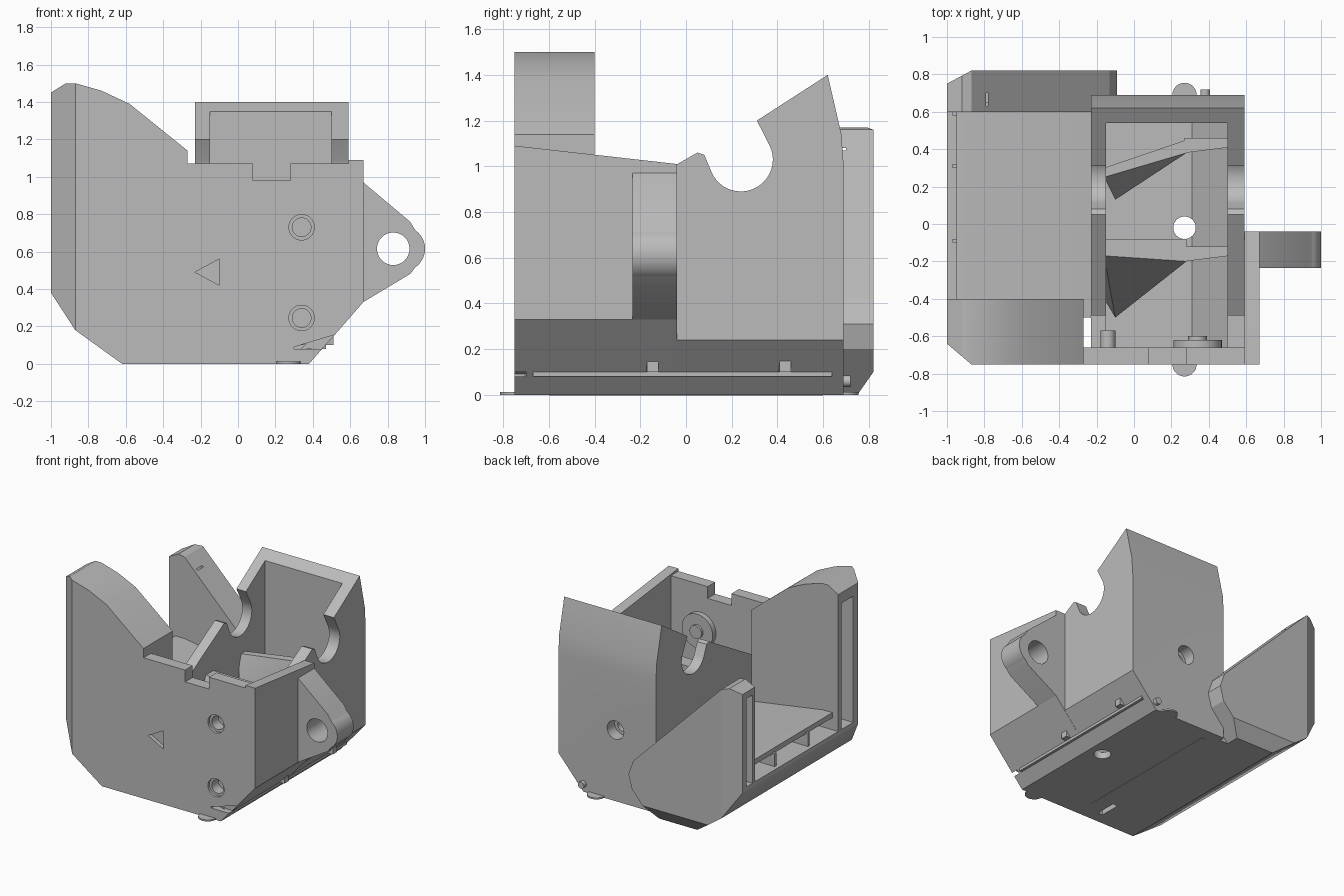
import bpy, bmesh, math
from mathutils import Vector

cube = bpy.data.objects.get("Cube")
if cube:
    bpy.data.objects.remove(cube, do_unlink=True)

grey = bpy.data.materials.new("plain grey")
grey.use_nodes = True
grey.diffuse_color = (0.5, 0.5, 0.5, 1)
grey.node_tree.nodes["Principled BSDF"].inputs["Base Color"].default_value = (0.5, 0.5, 0.5, 1)


def finish(name, bm):
    bmesh.ops.recalc_face_normals(bm, faces=bm.faces)
    mesh = bpy.data.meshes.new(name)
    bm.to_mesh(mesh)
    bm.free()
    ob = bpy.data.objects.new(name, mesh)
    bpy.context.collection.objects.link(ob)
    mesh.materials.append(grey)
    return ob


def prism(name, axis, pts, a, b, planes=()):
    """Extrude a 2D outline along an axis, then trim it by (point, normal) planes."""
    place = {"x": lambda p, t: (t, p[0], p[1]),
             "y": lambda p, t: (p[0], t, p[1]),
             "z": lambda p, t: (p[0], p[1], t)}[axis]
    bm = bmesh.new()
    face = bm.faces.new([bm.verts.new(place(p, a)) for p in pts])
    res = bmesh.ops.extrude_face_region(bm, geom=[face])
    move = Vector(place((0, 0), b - a))
    bmesh.ops.translate(bm, vec=move, verts=[g for g in res["geom"] if isinstance(g, bmesh.types.BMVert)])
    for co, no in planes:
        cut = bmesh.ops.bisect_plane(bm, geom=bm.verts[:] + bm.edges[:] + bm.faces[:],
                                     plane_co=co, plane_no=no, clear_outer=True)
        edges = [g for g in cut["geom_cut"] if isinstance(g, bmesh.types.BMEdge)]
        if edges:
            bmesh.ops.edgeloop_fill(bm, edges=edges)
    return finish(name, bm)


def rect(a, b, c, d):
    return [(a, c), (b, c), (b, d), (a, d)]


def arc(cx, cy, r, start, end, n=24):
    angles = [math.radians(start + (end - start) * i / n) for i in range(n + 1)]
    return [(cx + r * math.cos(t), cy + r * math.sin(t)) for t in angles]


def disc(name, axis, cx, cy, r, a, b):
    return prism(name, axis, arc(cx, cy, r, 0, 360, 32)[:-1], a, b)


def hull(name, pts):
    bm = bmesh.new()
    bmesh.ops.convex_hull(bm, input=[bm.verts.new(p) for p in pts])
    return finish(name, bm)


def boolean(ob, cutter, op="DIFFERENCE", keep=False):
    mod = ob.modifiers.new("cut", "BOOLEAN")
    mod.operation, mod.object, mod.solver = op, cutter, "EXACT"
    bpy.context.view_layer.objects.active = ob
    bpy.ops.object.modifier_apply(modifier=mod.name)
    if not keep:
        bpy.data.objects.remove(cutter, do_unlink=True)


front_chamfer = ((-1, -0.64, 0), (-0.11, -0.13, 0))
back_chamfer = ((-1, 0.75, 0), (-0.07, 0.13, 0))
heel_chamfer = ((0, 0.75, 0), (0, 0.1, -0.07))
foot = [(-1, 0.38), (-0.87, 0.18), (-0.62, 0)]

# Scoop floor between the wings, with an open slot under its outer lip
base = prism("scoop_base", "y", foot + [(-0.23, 0), (-0.23, 0.44), (-0.87, 0.54), (-0.95, 0.54),
             (-0.95, 0.5), (-0.78, 0.5), (-0.78, 0.41), (-1, 0.41)], -0.5, 0.65)
for i, y in enumerate((-0.1, 0.3, 0.58)):
    prism(f"scoop_rib_{i + 1}", "y", rect(-0.97, -0.78, 0.4, 0.51), y, y + 0.02)

# Front wing with curved top and a tall slot on its outer side
front_wing = prism("front_wing", "y", foot + [(-0.27, 0), (-0.27, 1.14), (-0.58, 1.39),
                   (-0.73, 1.46), (-0.87, 1.5), (-0.92, 1.5), (-1, 1.45)], -0.75, -0.4, [front_chamfer])
boolean(front_wing, prism("cutter", "y", rect(-1.1, -0.78, 0.41, 1.37), -0.58, -0.44))

# Back wing sloping down to a blunt tip
back_wing = prism("back_wing", "y", foot + [(-0.3, 0), (-0.12, 0.2), (-0.09, 0.31), (-0.13, 0.42),
                  (-0.87, 1.16), (-0.92, 1.17), (-1, 1.13)], 0.6, 0.82, [back_chamfer, heel_chamfer])
boolean(back_wing, prism("cutter", "y", rect(-1.1, -0.78, 0.41, 1.08), 0.63, 0.7))

# Front wall: notch, blind screw holes, arrow mark and hinge slit
front_wall = prism("front_wall", "y", [(-0.4, 0), (0.38, 0), (0.67, 0.33), (0.67, 1.07),
                   (0.28, 1.07), (0.28, 0.98), (0.08, 0.98), (0.08, 1.07), (-0.4, 1.07)], -0.75, -0.66)
boolean(front_wall, prism("cutter", "y", [(0.3, 0.08), (0.6, 0.08), (0.6, 0.18), (0.3, 0.09)], -0.8, -0.6))
boolean(front_wall, prism("cutter", "y", [(-0.23, 0.49), (-0.1, 0.42), (-0.1, 0.56)], -0.8, -0.72))
for i, z in enumerate((0.245, 0.73)):
    boss = disc(f"screw_boss_{i + 1}", "y", 0.34, z, 0.13, -0.67, -0.62)
    disc(f"screw_seat_{i + 1}", "y", 0.34, z, 0.05, -0.64, -0.6)
    for r, depth in ((0.068, -0.73), (0.05, -0.65)):
        cutter = disc("cutter", "y", 0.34, z, r, -0.8, depth)
        boolean(front_wall, cutter, keep=True)
        boolean(boss, cutter)
disc("locating_pin", "y", -0.14, 0.6, 0.04, -0.67, -0.57)

# Right side plate, its top falling towards the back
prism("side_plate", "y", [(0.47, 0.1), (0.67, 0.33), (0.67, 1.09), (0.59, 1.09), (0.59, 0.25)],
      -0.75, -0.04, [((0, -0.75, 1.09), (0, 0.08, 0.71))])

# Open box: hollow tub trimmed to the side outline with a round cradle
box = prism("main_box", "y", [(-0.23, 0), (0.38, 0), (0.59, 0.24), (0.59, 1.5), (-0.23, 1.5)], -0.7, 0.69)
boolean(box, prism("cutter", "y", [(-0.15, 0.05), (0.31, 0.05), (0.5, 0.26), (0.5, 1.6),
                                   (-0.15, 1.6)], -0.8, 0.54))
outline = [(-0.7, -0.1), (-0.7, 0.3), (-0.49, 0.3), (-0.49, 0.75), (0.05, 1.06), (0.08, 1.05)]
outline += arc(0.24, 1.03, 0.14, 208, 385) + [(0.31, 1.2), (0.62, 1.4), (0.68, 1.14), (0.69, 1.0), (0.69, -0.1)]
boolean(box, prism("cutter", "x", outline, -0.5, 0.8), "INTERSECT")
boolean(box, disc("cutter", "z", 0.27, -0.02, 0.06, -0.1, 0.2))
boolean(box, disc("cutter", "y", 0.11, 0.54, 0.07, 0.6, 0.8))
boolean(box, disc("cutter", "y", 0.11, 0.54, 0.045, 0.5, 0.8))

# Air guides inside the box
top = 0.75
hull("front_air_guide", [(-0.16, -0.08, top), (0.28, -0.08, top), (0.28, -0.2, top), (-0.16, -0.17, top),
                         (-0.1, -0.5, 0.1), (-0.16, -0.4, 0.1), (0.28, -0.2, 0.05), (-0.16, -0.08, 0.05),
                         (0.28, -0.08, 0.05)])
hull("back_air_guide", [(-0.16, 0.3, top), (0.28, 0.45, top), (0.28, 0.38, top), (-0.16, 0.25, top),
                        (-0.1, 0.13, 0.3), (0.28, 0.45, 0.05), (0.28, 0.38, 0.05), (-0.16, 0.3, 0.05)])
for name, y0, y1 in (("front", -0.2, -0.12), ("back", 0.38, 0.46)):
    prism(f"{name}_guide_end", "z", [(0.27, y0), (0.51, y0 + 0.03), (0.51, y1), (0.27, y1)], 0.1, top)

# Mounting ear with rounded end and hole
ear = prism("mounting_ear", "y", [(0.6, 0.26), (0.67, 0.33), (0.92, 0.48)] + arc(0.88, 0.615, 0.12, -55, 55)
            + [(0.92, 0.76), (0.67, 0.97), (0.6, 0.97)], -0.235, -0.04)
boolean(ear, disc("cutter", "y", 0.83, 0.615, 0.087, -0.5, 0.3))

# Hinge strip, pins and foot tabs along the lower right edge
prism("hinge_strip", "y", rect(0.38, 0.47, 0.08, 0.1), -0.67, 0.64)
prism("bottom_slot_strip", "y", rect(-0.14, -0.11, -0.002, 0.01), -0.6, 0.6)
for name, y0, y1, yc in (("front", -0.71, -0.64, -0.75), ("back", 0.6, 0.72, 0.69)):
    disc(f"{name}_hinge_pin", "y", 0.38, 0.06, 0.025, y0, y1)
    disc(f"{name}_foot_tab", "z", 0.27, yc, 0.065, 0, 0.012)

# Keep hard edges crisp and curved faces smooth
for ob in [o for o in bpy.context.scene.objects if o.type == "MESH"]:
    bpy.ops.object.select_all(action="DESELECT")
    ob.select_set(True)
    bpy.context.view_layer.objects.active = ob
    bpy.ops.object.shade_smooth_by_angle(angle=math.radians(25))
